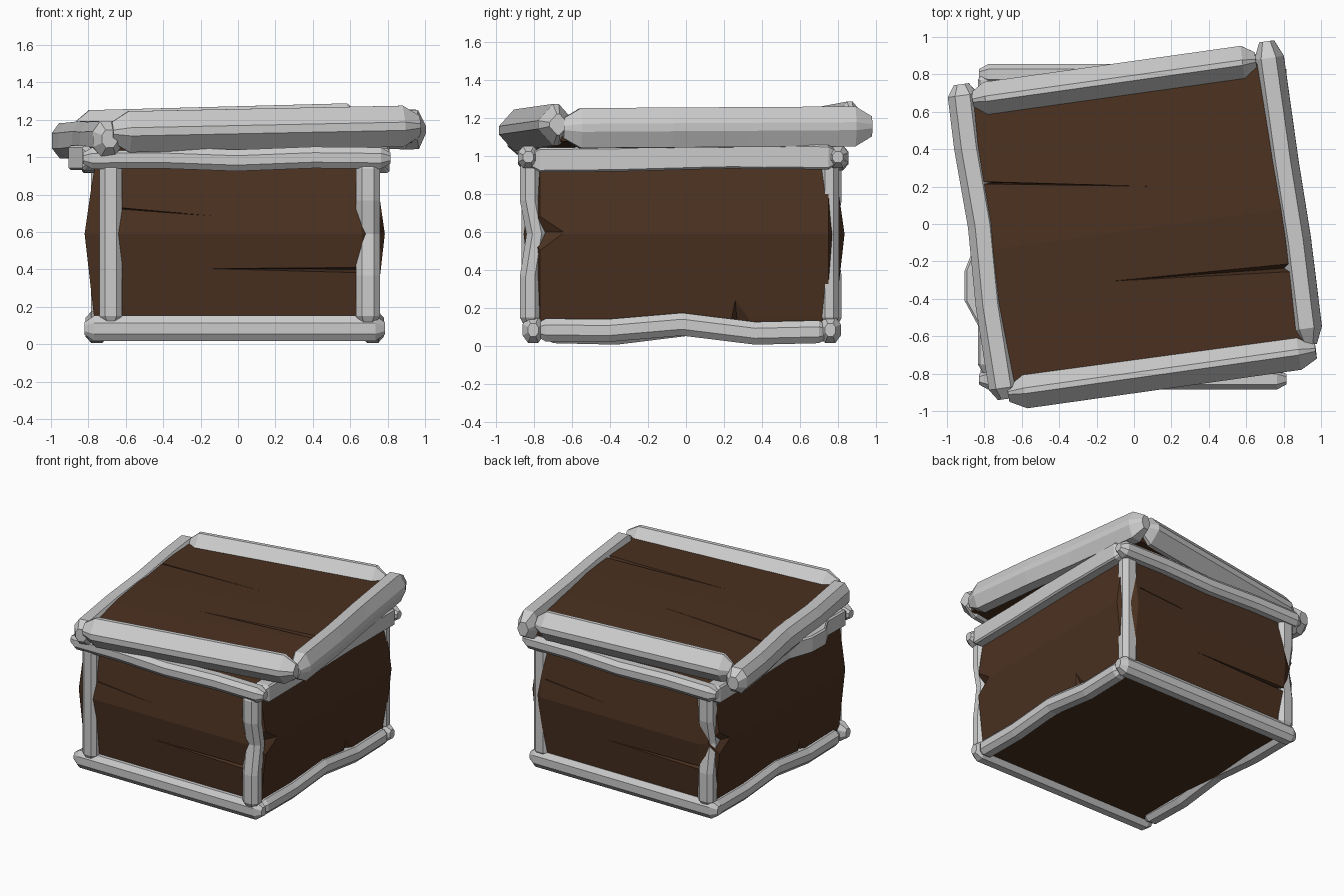
import bpy, bmesh
from math import radians
from mathutils import Vector, Matrix

if "Cube" in bpy.data.objects:
    bpy.data.objects.remove(bpy.data.objects["Cube"])

WOOD = bpy.data.materials.new("dark_wood")
WOOD.diffuse_color = (0.07, 0.031, 0.015, 1)
WOOD.use_nodes = True
WOOD.node_tree.nodes["Principled BSDF"].inputs["Base Color"].default_value = WOOD.diffuse_color
LID = Matrix.Translation((0.01, -0.01, 1.14)) @ Matrix.Rotation(radians(8), 4, 'Z') @ Matrix.Rotation(radians(-1.5), 4, 'Y')
HALF_TURN = Matrix.Translation((-0.02, -0.01, 0)) @ Matrix.Rotation(radians(180), 4, 'Z') @ Matrix.Translation((0.02, 0.01, 0))
# Beam sections: (side flat, top flat) half sizes
ROUND, RIDGED, SQUARE = (.22, .25), (.1, .08), (.42, .4)


def finish(name, bm, mat=None, xf=None):
    bmesh.ops.recalc_face_normals(bm, faces=bm.faces)
    if xf:
        bm.transform(xf)
    me = bpy.data.meshes.new(name)
    bm.to_mesh(me)
    bm.free()
    ob = bpy.data.objects.new(name, me)
    bpy.context.collection.objects.link(ob)
    if mat:
        me.materials.append(mat)
    return ob


def loft(bm, rings):
    vs = [[bm.verts.new(p) for p in r] for r in rings]
    n = len(vs[0])
    for a, b in zip(vs, vs[1:]):
        for i in range(n):
            bm.faces.new((a[i], a[(i + 1) % n], b[(i + 1) % n], b[i]))
    bm.faces.new(vs[0][::-1])
    bm.faces.new(vs[-1])


def beam(name, p0, p1, w, h, dents=(), xf=None, tip=0.05, sect=ROUND):
    """Eight-sided beam with tapered ends; dents are (t, side shift, up shift)."""
    p0, p1 = Vector(p0), Vector(p1)
    d = (p1 - p0).normalized()
    up = Vector((0, 1, 0)) if abs(d.z) > 0.9 else Vector((0, 0, 1))
    side = d.cross(up).normalized()
    k = tip / (p1 - p0).length
    stations = [(0, 0, 0, 0.5), (k, 0, 0, 1)] + [(t, a, b, 1) for t, a, b in dents] + [(1 - k, 0, 0, 1), (1, 0, 0, 0.5)]
    f, g = sect
    prof = [(.5, -f), (.5, f), (g, .5), (-g, .5), (-.5, f), (-.5, -f), (-g, -.5), (g, -.5)]
    bm = bmesh.new()
    loft(bm, [[p0.lerp(p1, t) + side * (a + x * w * s) + up * (b + y * h * s) for x, y in prof]
              for t, a, b, s in stations])
    return finish(name, bm, None, xf)


def hull(bm, pts, xf=None):
    vs = [bm.verts.new(xf @ Vector(p) if xf else p) for p in pts]
    bmesh.ops.convex_hull(bm, input=vs)


def carve(ob, bm):
    """Cut the shapes in bm out of ob, then discard them."""
    cut = finish("cutter", bm)
    cut.hide_render = True
    m = ob.modifiers.new("cracks", 'BOOLEAN')
    m.operation, m.solver, m.object = 'DIFFERENCE', 'EXACT', cut
    dg = bpy.context.evaluated_depsgraph_get()
    me = bpy.data.meshes.new_from_object(ob.evaluated_get(dg))
    ob.modifiers.clear()
    ob.data = me
    me.materials.clear()
    me.materials.append(WOOD)
    bpy.data.objects.remove(cut)


# Crate body: bulging planks between the posts
def body_ring(z, g):
    x0, x1, y0, y1 = -0.77 - g, 0.735 + g, -0.805 - g, 0.785 + g
    return [(x0, -.77, z), (-.68, y0, z), (.66, y0, z), (x1, -.77, z),
            (x1, .75, z), (.66, y1, z), (-.68, y1, z), (x0, .75, z)]


bm = bmesh.new()
loft(bm, [body_ring(z, g) for z, g in [(.055, -.015), (.15, 0), (.37, .025), (.59, .05), (.80, .02), (.99, -.01)]])
body = finish("crate_body", bm, WOOD)
bm = bmesh.new()
for xf in (Matrix.Identity(4), HALF_TURN):
    # plank cracks on front and back
    hull(bm, [(-.67, -.9, .737), (-.67, -.9, .722), (-.67, -.78, .73), (.12, -.87, .665)], xf)
    hull(bm, [(.67, -.9, .42), (.67, -.9, .365), (.67, -.76, .40), (-.28, -.845, .405)], xf)
    # splintered notches on the sides
    hull(bm, [(.80, -.61, .6), (.86, -.84, .90), (.86, -.84, .28), (.70, -.82, .6)], xf)
    hull(bm, [(.79, .25, .34), (.80, .18, .12), (.79, .46, .12), (.69, .27, .12)], xf)
carve(body, bm)

# Corner posts, the notched ones bent towards their notch
for n, x, y, w, h, s in [("front_left", -.68, -.815, .12, .10, 0), ("front_right", .695, -.82, .13, .11, 1),
                         ("back_left", -.72, .765, .13, .11, -1), ("back_right", .69, .755, .13, .10, 0)]:
    beam("post_" + n, (x, y, .1), (x, y, .99), w, h,
         [(.3, 0, 0), (.55, 0, .035 * s), (.75, 0, 0)])

# Bottom and top rails
for n, y, yt in [("front", -.805, -.83), ("back", .76, .80)]:
    beam("bottom_rail_" + n, (-.82, y, .085), (.785, y, .085), .11, .135)
    beam("top_rail_" + n, (-.83, yt, .995), (.815, yt, .995), .11, .115,
         [(.25, 0, .003), (.5, 0, -.012), (.75, 0, .004)])
for n, x, xt, s in [("right", .72, .75, 1), ("left", -.755, -.775, -1)]:
    beam("bottom_rail_" + n, (x, -.79 * s, .085), (x, .75 * s, .075), .12, .12,
         [(.25, 0, 0), (.5, 0, .035), (.75, 0, -.01)])
    bump = .07 if s < 0 else 0
    beam("top_rail_" + n, (xt, -.82 * s, .98), (xt, .80 * s, .995), .12, .13,
         [(.28, 0, 0), (.55, 0, .008), (.66, bump, .01), (.76, bump, .005), (.84, 0, .005)], sect=SQUARE)

# Lid panel, slightly crowned across its planks
bm = bmesh.new()
top = [(-.77, .045), (-.4, .06), (-.02, .07), (.38, .06), (.77, .045)]
sect = top + [(.77, -.085), (-.77, -.085)]
loft(bm, [[(u, v, z) for v, z in sect] for u in (-.80, .82)])
lid = finish("lid_panel", bm, WOOD, LID)
bm = bmesh.new()
hull(bm, [(-.82, .36, .11), (-.82, .335, .11), (-.82, .35, .01), (.16, .19, .068)], LID)
hull(bm, [(.84, -.30, .11), (.84, -.38, .11), (.84, -.34, 0), (-.24, -.27, .068)], LID)
carve(lid, bm)

# Lid frame
beam("lid_rail_front", (-.80, -.79, .015), (.86, -.79, .005), .19, .22, xf=LID, tip=.09, sect=RIDGED)
beam("lid_rail_back", (-.77, .785, .02), (.76, .785, .02), .18, .22, xf=LID, tip=.07, sect=RIDGED)
beam("lid_rail_right", (.83, -.76, -.015), (.83, .88, -.005), .16, .21,
     [(.35, .008, 0), (.6, 0, 0)], xf=LID, tip=.09, sect=(.1, .25))
beam("lid_rail_left", (-.82, -.82, -.02), (-.82, .88, -.03), .16, .19,
     [(.3, -.008, 0), (.55, .01, .005), (.8, -.005, 0)], xf=LID, tip=.06)
